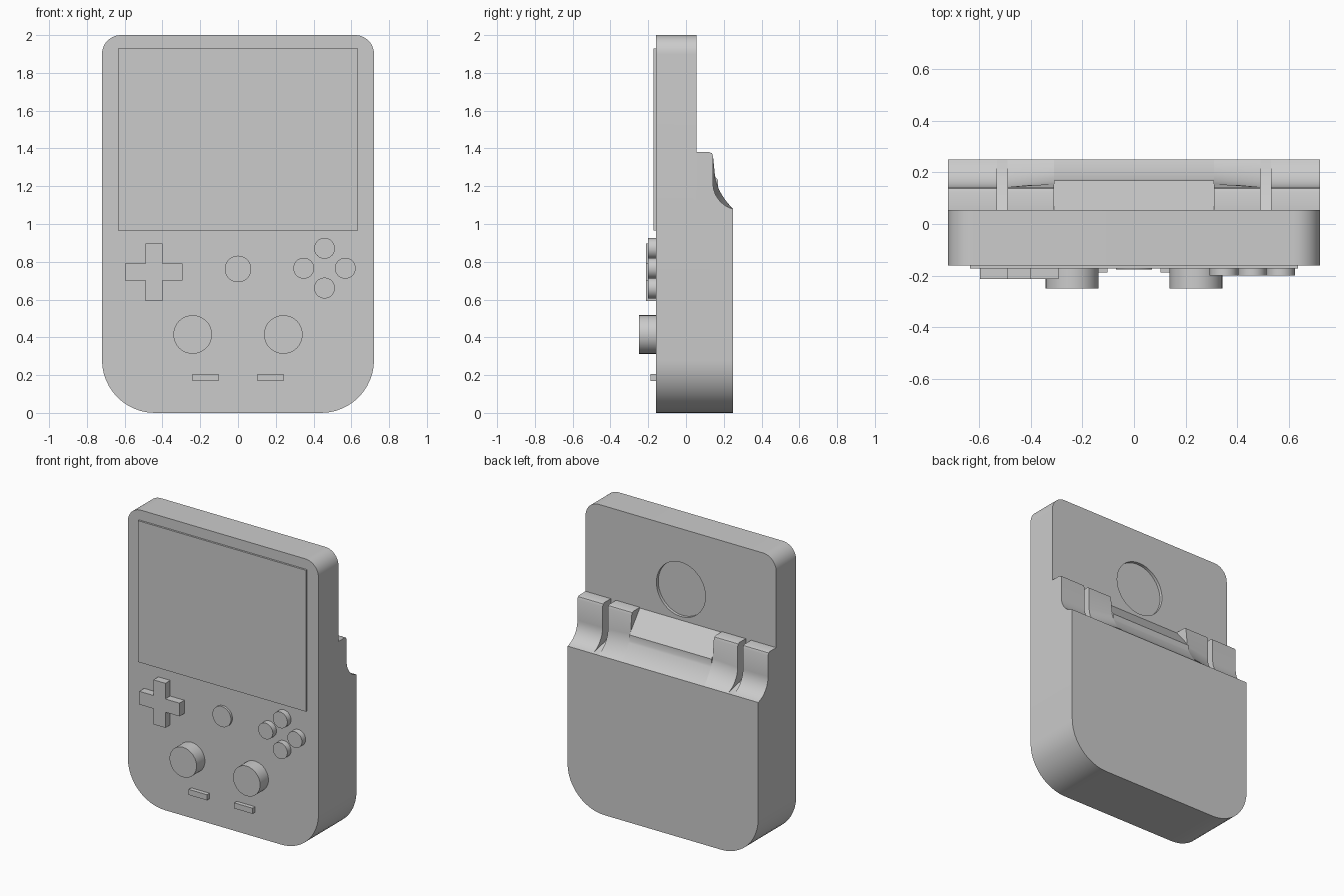
import bpy, bmesh
from math import sin, cos, pi, sqrt, radians

if "Cube" in bpy.data.objects:
    bpy.data.objects.remove(bpy.data.objects["Cube"])

grey = bpy.data.materials.new("plain grey")
grey.use_nodes = True
grey.diffuse_color = (0.6, 0.6, 0.6, 1)
grey.node_tree.nodes["Principled BSDF"].inputs["Base Color"].default_value = grey.diffuse_color

FACE = -0.16      # front of the case
PLATE = 0.055     # back of the thin upper half
BACK = 0.25       # back of the thick lower half
LEDGE = 1.08      # top of the thick lower half


def finish(name, bm):
    bmesh.ops.recalc_face_normals(bm, faces=bm.faces)
    mesh = bpy.data.meshes.new(name)
    bm.to_mesh(mesh)
    bm.free()
    mesh.materials.append(grey)
    obj = bpy.data.objects.new(name, mesh)
    bpy.context.collection.objects.link(obj)
    smooth(obj)
    return obj


def smooth(obj):
    bpy.ops.object.select_all(action='DESELECT')
    obj.select_set(True)
    bpy.context.view_layer.objects.active = obj
    bpy.ops.object.shade_smooth_by_angle(angle=radians(35))


def loft(name, ring_a, ring_b, bevel=0):
    """Closed solid between two matching rings; bevel rounds the first cap."""
    bm = bmesh.new()
    a = [bm.verts.new(p) for p in ring_a]
    b = [bm.verts.new(p) for p in ring_b]
    cap = bm.faces.new(a)
    bm.faces.new(b[::-1])
    for i in range(len(a)):
        j = (i + 1) % len(a)
        bm.faces.new((a[j], a[i], b[i], b[j]))
    if bevel:
        bmesh.ops.bevel(bm, geom=list(cap.edges), offset=bevel, segments=4,
                        profile=0.5, affect='EDGES')
    return finish(name, bm)


def prism(name, outline, y0, y1, bevel=0):
    return loft(name, [(x, y0, z) for x, z in outline],
                [(x, y1, z) for x, z in outline], bevel)


def box(name, x0, x1, y0, y1, z0, z1):
    return prism(name, [(x0, z0), (x1, z0), (x1, z1), (x0, z1)], y0, y1)


def circle(cx, cz, r, n=48):
    return [(cx + r * cos(2 * pi * i / n), cz + r * sin(2 * pi * i / n)) for i in range(n)]


def cut(target, cutter):
    mod = target.modifiers.new("cut", 'BOOLEAN')
    mod.operation = 'DIFFERENCE'
    mod.solver = 'EXACT'
    mod.object = cutter
    bpy.context.view_layer.objects.active = target
    bpy.ops.object.modifier_apply(modifier=mod.name)
    bpy.data.objects.remove(cutter)


# Case: rounded outline, stepped back, round recess
outline = []
for cx, cz, r, start in ((0.44, 0.28, 0.28, -pi / 2), (0.62, 1.9, 0.1, 0),
                         (-0.62, 1.9, 0.1, pi / 2), (-0.44, 0.28, 0.28, pi)):
    for i in range(13):
        t = start + i * pi / 24
        outline.append((cx + r * cos(t), cz + r * sin(t)))
case = prism("case", outline, FACE, BACK)
cut(case, box("step_cutter", -1, 1, PLATE, 1, LEDGE, 3))
cut(case, prism("recess_cutter", circle(0, 1.585, 0.185, 64), PLATE - 0.02, 0.5))
smooth(case)

# Back ridge profiles as (y, z)
N = 12
scoop, bulge = [], []
for i in range(N + 1):
    t = pi + i / N * radians(76)
    scoop.append((0.283 + 0.14 * cos(t), 1.216 + 0.14 * sin(t)))
    z = 1.235 + (LEDGE - 1.235) * i / N
    bulge.append((0.479 - sqrt(0.1129 - (1.326 - z) ** 2), z))
scoop[-1] = bulge[-1] = (BACK, LEDGE)
shelf = [(PLATE, LEDGE), (PLATE, 1.38), (0.123, 1.38), (0.137, 1.375), (0.143, 1.36)]
outer = shelf + scoop
inner = shelf + bulge
ramp = [(PLATE, LEDGE), (PLATE, 1.375), (0.168, 1.235)] + bulge[3:]
groove = [(PLATE, LEDGE), (PLATE, 1.15), (0.12, 1.11), (BACK, LEDGE)]


def ridge(name, x0, x1, prof0, prof1):
    return loft(name, [(x0, y, z) for y, z in prof0], [(x1, y, z) for y, z in prof1])


for side, s in (("left", 1), ("right", -1)):
    ridge(side + "_outer_ridge", s * 0.53, s * 0.72, outer, outer)
    ridge(side + "_groove_floor", s * 0.49, s * 0.53, groove, groove)
    ridge(side + "_inner_ridge", s * 0.31, s * 0.49, inner, outer)
ridge("middle_ramp", -0.31, 0.31, ramp, ramp)

# Screen
box("screen", -0.635, 0.635, -0.173, FACE, 0.965, 1.93)

# Direction pad: plus outline from one arm turned four times
arm, half = 0.152, 0.045
plus, corner = [], [(arm, -half), (arm, half), (half, half)]
for _ in range(4):
    plus += corner
    corner = [(-z, x) for x, z in corner]
prism("direction_pad", [(x - 0.445, z + 0.745) for x, z in plus], -0.213, FACE)

# Buttons and sticks
prism("centre_button", circle(0, 0.762, 0.07), -0.176, FACE)
for name, dx, dz in (("top", 0, 1), ("bottom", 0, -1), ("left", 1, 0), ("right", -1, 0)):
    prism(name + "_button", circle(0.458 + 0.11 * dx, 0.766 + 0.105 * dz, 0.055),
          -0.2, FACE, 0.015)
for side, s in (("left", 1), ("right", -1)):
    prism(side + "_stick", circle(s * 0.24, 0.415, 0.102), -0.25, FACE, 0.025)
    x = s * 0.172
    box(side + "_menu_button", x - 0.069, x + 0.069, -0.188, FACE, 0.168, 0.206)
